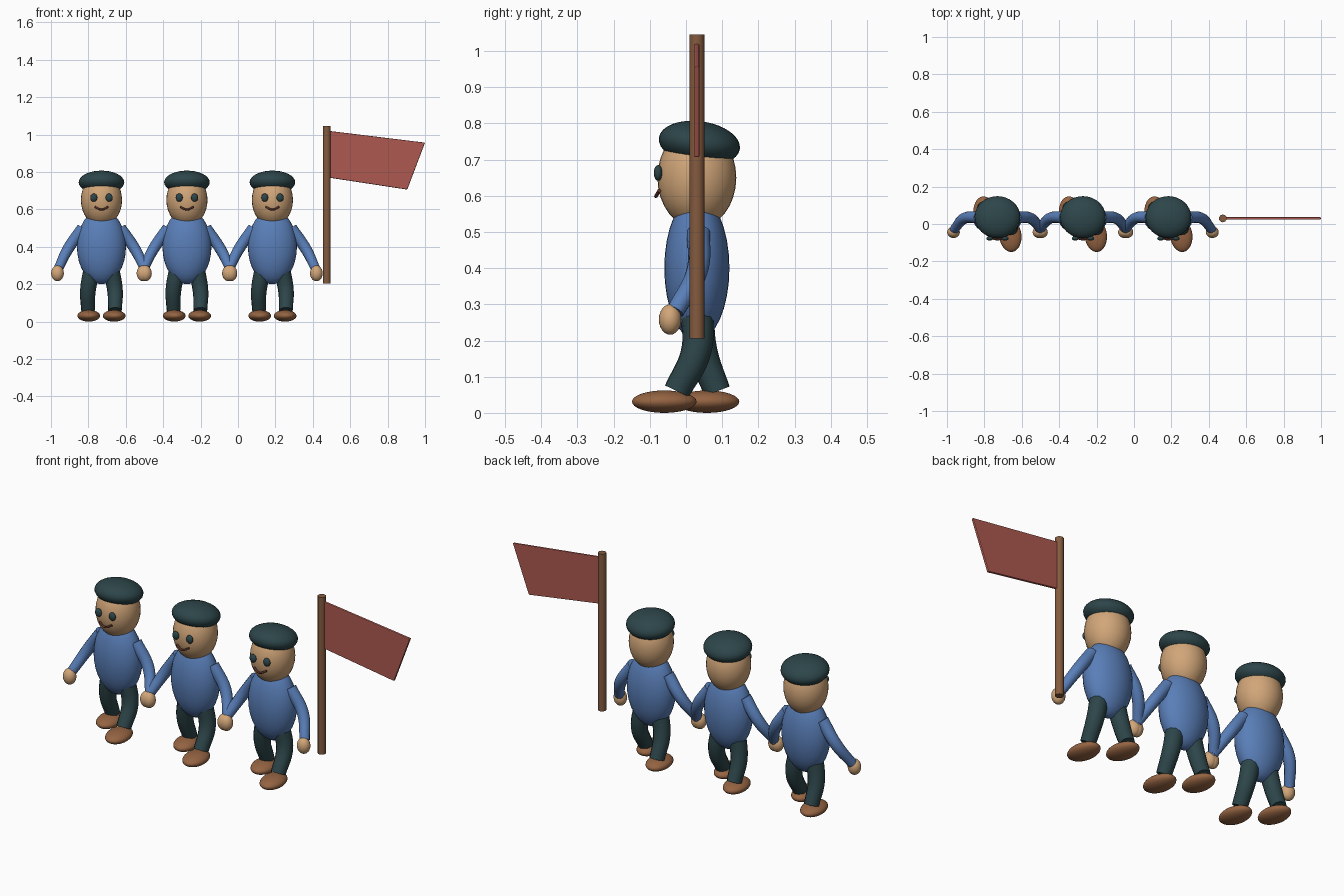
import bpy
import math

cube = bpy.data.objects.get("Cube")
if cube:
    bpy.data.objects.remove(cube, do_unlink=True)


def material(name, r, g, b):
    m = bpy.data.materials.new(name)
    m.use_nodes = True
    m.diffuse_color = (r, g, b, 1)
    m.node_tree.nodes["Principled BSDF"].inputs["Base Color"].default_value = (r, g, b, 1)
    return m


skin = material("skin tan", 0.64, 0.38, 0.19)
blue = material("shirt blue", 0.10, 0.21, 0.48)
teal = material("dark teal", 0.026, 0.06, 0.067)
brown = material("shoe brown", 0.30, 0.127, 0.055)
wood = material("pole brown", 0.23, 0.105, 0.05)
red = material("flag red", 0.42, 0.10, 0.08)
lip = material("mouth brown", 0.12, 0.035, 0.025)


def finish(name, mat, angle=40):
    obj = bpy.context.object
    obj.name = name
    obj.data.materials.clear()
    obj.data.materials.append(mat)
    bpy.ops.object.shade_smooth_by_angle(angle=math.radians(angle))
    return obj


def ellipsoid(name, mat, centre, radii, tilt=0, yaw=0, segments=32):
    bpy.ops.mesh.primitive_uv_sphere_add(segments=segments, ring_count=segments // 2, location=centre,
                                         rotation=(math.radians(tilt), 0, math.radians(yaw)))
    bpy.context.object.scale = radii
    bpy.ops.object.transform_apply(location=False, rotation=False, scale=True)
    return finish(name, mat)


def tube(name, mat, points, radii, origin):
    # Smooth tapered tube through a few points, with flat ends
    curve = bpy.data.curves.new(name, "CURVE")
    curve.dimensions = "3D"
    curve.bevel_depth = 1
    curve.bevel_resolution = 4
    curve.resolution_u = 8
    curve.use_fill_caps = True
    spline = curve.splines.new("BEZIER")
    spline.bezier_points.add(len(points) - 1)
    for bp, co, r in zip(spline.bezier_points, points, radii):
        bp.co = co
        bp.radius = r
        bp.handle_left_type = bp.handle_right_type = "AUTO"
    obj = bpy.data.objects.new(name, curve)
    obj.location = origin
    bpy.context.collection.objects.link(obj)
    bpy.ops.object.select_all(action="DESELECT")
    obj.select_set(True)
    bpy.context.view_layer.objects.active = obj
    bpy.ops.object.convert(target="MESH")
    return finish(name, mat)


def person(label, x):
    origin = (x, 0, 0)
    # Body, head and cap
    ellipsoid(label + "_torso", blue, (x, 0.03, 0.4), (0.131, 0.09, 0.2))
    ellipsoid(label + "_head", skin, (x, 0.03, 0.65), (0.11, 0.109, 0.14))
    ellipsoid(label + "_cap", teal, (x, 0.037, 0.745), (0.122, 0.113, 0.061), tilt=-8)
    # Smile
    tube(label + "_mouth", lip,
         [(-0.036, -0.074, 0.614), (0, -0.083, 0.599), (0.036, -0.074, 0.614)], [0.005] * 3, origin)
    for side, s in (("left", 1), ("right", -1)):
        part = label + "_" + side
        ellipsoid(part + "_eye", teal, (x + s * 0.041, -0.077, 0.663), (0.019, 0.012, 0.022), segments=16)
        # Arm and hand
        tube(part + "_arm", blue,
             [(s * 0.10, 0.035, 0.50), (s * 0.178, 0.03, 0.39), (s * 0.232, -0.03, 0.28)],
             [0.032, 0.03, 0.025], origin)
        ellipsoid(part + "_hand", skin, (x + s * 0.235, -0.044, 0.258), (0.034, 0.031, 0.042), segments=24)
        # Striding leg and shoe, left foot forward
        knee_y, ankle_y, shoe_y = (0.028, -0.025, -0.06) if s > 0 else (0.045, 0.086, 0.058)
        tube(part + "_leg", teal,
             [(s * 0.048, 0.03, 0.29), (s * 0.072, knee_y, 0.17), (s * 0.072, ankle_y, 0.06)],
             [0.046, 0.042, 0.037], origin)
        ellipsoid(part + "_shoe", brown, (x + s * 0.068, shoe_y, 0.031), (0.06, 0.09, 0.031), yaw=7)


for label, x in (("first", -0.73), ("second", -0.273), ("third", 0.184)):
    person(label, x)

# Flag pole
bpy.ops.mesh.primitive_cylinder_add(vertices=10, radius=0.021, depth=0.84, location=(0.475, 0.03, 0.625))
finish("flag_pole", wood)

# Slanted flag with thickness
outline = [(0.485, 1.02), (1.0, 0.957), (0.905, 0.706), (0.485, 0.77)]
mesh = bpy.data.meshes.new("flag")
mesh.from_pydata([(x, 0.03, z) for x, z in outline], [], [(3, 2, 1, 0)])
flag = bpy.data.objects.new("flag", mesh)
bpy.context.collection.objects.link(flag)
mesh.materials.append(red)
solid = flag.modifiers.new("thickness", "SOLIDIFY")
solid.thickness = 0.014
solid.offset = 0
bevel = flag.modifiers.new("soft_edge", "BEVEL")
bevel.width = 0.004
bevel.segments = 2
